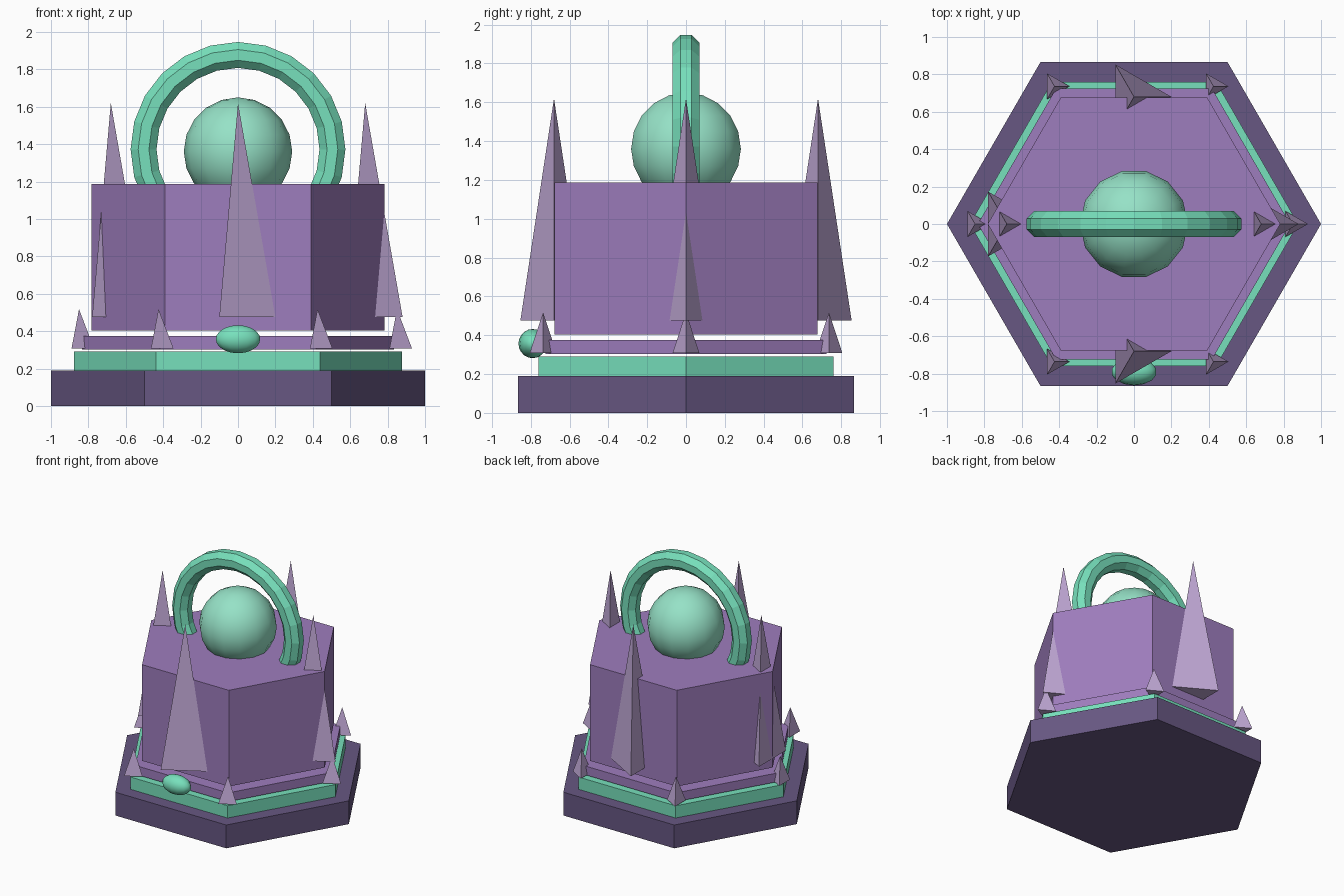
import bpy, math

if "Cube" in bpy.data.objects:
    bpy.data.objects.remove(bpy.data.objects["Cube"])


def material(name, r, g, b):
    def lin(c):
        c /= 255
        return c / 12.92 if c <= 0.04045 else ((c + 0.055) / 1.055) ** 2.4
    m = bpy.data.materials.new(name)
    m.diffuse_color = (lin(r), lin(g), lin(b), 1)
    m.use_nodes = True
    m.node_tree.nodes["Principled BSDF"].inputs["Base Color"].default_value = m.diffuse_color
    return m


DARK = material("dark_purple", 103, 87, 130)
PURPLE = material("purple", 158, 125, 189)
GREEN = material("mint_green", 119, 224, 188)
PALE = material("pale_mint", 150, 226, 199)
LILAC = material("lilac", 190, 166, 211)


def finish(name, mat, smooth=False):
    ob = bpy.context.object
    ob.name = name
    ob.data.materials.append(mat)
    if smooth:
        bpy.ops.object.shade_smooth()
    return ob


def hex_tier(name, radius, z0, z1, mat):
    # hexagonal slab with corners on the x axis
    bpy.ops.mesh.primitive_cylinder_add(vertices=6, radius=radius, depth=z1 - z0,
                                        location=(0, 0, (z0 + z1) / 2),
                                        rotation=(0, 0, math.pi / 6))
    finish(name, mat)


def spike(name, x, y, z0, z1, radius):
    # three-sided crystal with one base corner towards +x
    bpy.ops.mesh.primitive_cone_add(vertices=3, radius1=radius, radius2=0, depth=z1 - z0,
                                    location=(x, y, (z0 + z1) / 2),
                                    rotation=(0, 0, -math.pi / 2))
    finish(name, LILAC)


def ball(name, loc, scale, mat):
    bpy.ops.mesh.primitive_uv_sphere_add(segments=14, ring_count=10, radius=1, location=loc)
    bpy.context.object.scale = scale
    # put ring corners on the x axis
    finish(name, mat, True)


# Stacked tiers
hex_tier("base_plinth", 1.0, 0, 0.19, DARK)
hex_tier("green_band", 0.878, 0.19, 0.29, GREEN)
hex_tier("thin_step", 0.835, 0.303, 0.375, PURPLE)
hex_tier("main_block", 0.782, 0.403, 1.187, PURPLE)

# Orb sunk in the block, with its seams turned onto the x axis
ball("orb", (0, 0, 1.36), (0.29, 0.29, 0.29), PALE)
bpy.data.objects["orb"].rotation_euler.z = math.pi / 2

# Oval gem on the front
ball("front_gem", (0, -0.79, 0.357), (0.122, 0.073, 0.075), GREEN)

# Faceted upright ring, lower part inside the block
bpy.ops.mesh.primitive_torus_add(major_segments=24, minor_segments=8, major_radius=0.505,
                                 minor_radius=0.075, location=(0, 0, 1.372),
                                 rotation=(math.pi / 2, 0, 0))
ring = finish("arch_ring", GREEN)
# turn the section by half a side so flat bands face outwards
for v in ring.data.vertices:
    a = math.atan2(v.co.y, v.co.x)
    d = math.hypot(v.co.x, v.co.y) - 0.505
    t = math.atan2(v.co.z, d) + math.pi / 8
    rad = 0.505 + 0.075 * math.cos(t)
    v.co = (rad * math.cos(a), rad * math.sin(a), 0.075 * math.sin(t))

# Tall crystals on four sides
for i in range(4):
    a = i * math.pi / 2
    spike(f"tall_crystal_{i + 1}", 0.68 * math.cos(a), 0.68 * math.sin(a), 0.475, 1.62, 0.2)

# Small crystals at the six corners
for i in range(6):
    a = i * math.pi / 3
    spike(f"small_crystal_{i + 1}", 0.85 * math.cos(a), 0.85 * math.sin(a), 0.308, 0.518, 0.08)
